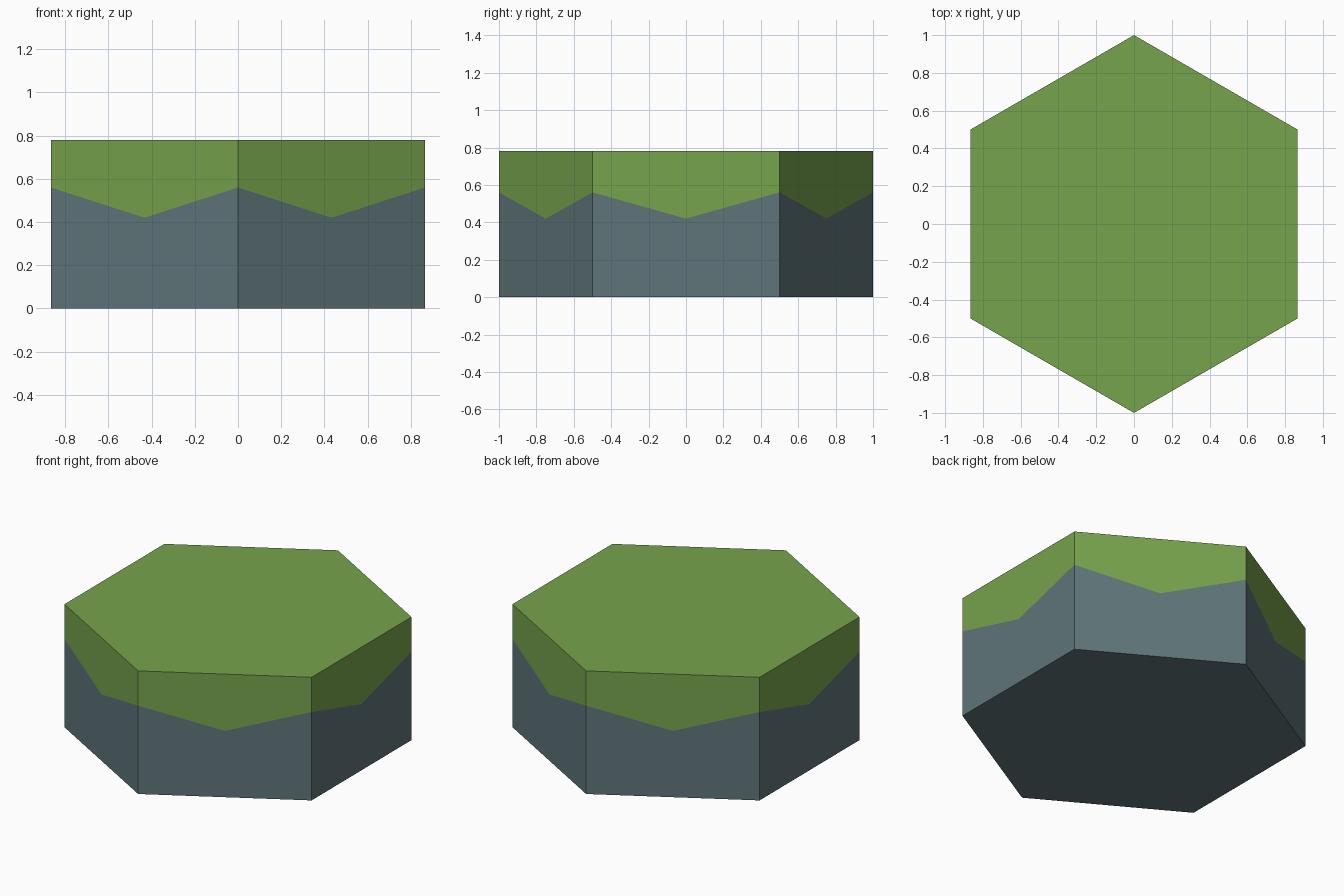
import bpy, bmesh, math

if "Cube" in bpy.data.objects:
    bpy.data.objects.remove(bpy.data.objects["Cube"])

SIDES = 6
HEIGHT, CORNER_Z, DIP_Z = 0.78, 0.56, 0.42


def material(name, srgb):
    mat = bpy.data.materials.new(name)
    lin = [((c / 255 + 0.055) / 1.055) ** 2.4 for c in srgb]
    mat.diffuse_color = (*lin, 1)
    mat.use_nodes = True
    mat.node_tree.nodes["Principled BSDF"].inputs["Base Color"].default_value = mat.diffuse_color
    return mat


bm = bmesh.new()


def ring(z):
    # Hexagon with a point facing front and back
    angles = [math.pi / 2 + i * math.tau / SIDES for i in range(SIDES)]
    return [bm.verts.new((math.cos(a), math.sin(a), z)) for a in angles]


bottom, edge, top = ring(0), ring(CORNER_Z), ring(HEIGHT)

# Stone walls with a grass skirt dipping at the middle of each side
for i in range(SIDES):
    j = (i + 1) % SIDES
    mid = (edge[i].co + edge[j].co) / 2
    dip = bm.verts.new((mid.x, mid.y, DIP_Z))
    bm.faces.new((bottom[i], bottom[j], edge[j], dip, edge[i])).material_index = 0
    bm.faces.new((edge[i], dip, edge[j], top[j], top[i])).material_index = 1

# Stone underside and grass top
bm.faces.new(bottom[::-1]).material_index = 0
bm.faces.new(top).material_index = 1
bm.normal_update()

mesh = bpy.data.meshes.new("hex_ground_tile")
bm.to_mesh(mesh)
bm.free()
mesh.materials.append(material("slate stone", (95, 117, 121)))
mesh.materials.append(material("grass green", (118, 163, 76)))
tile = bpy.data.objects.new("hex_ground_tile", mesh)
bpy.context.collection.objects.link(tile)
